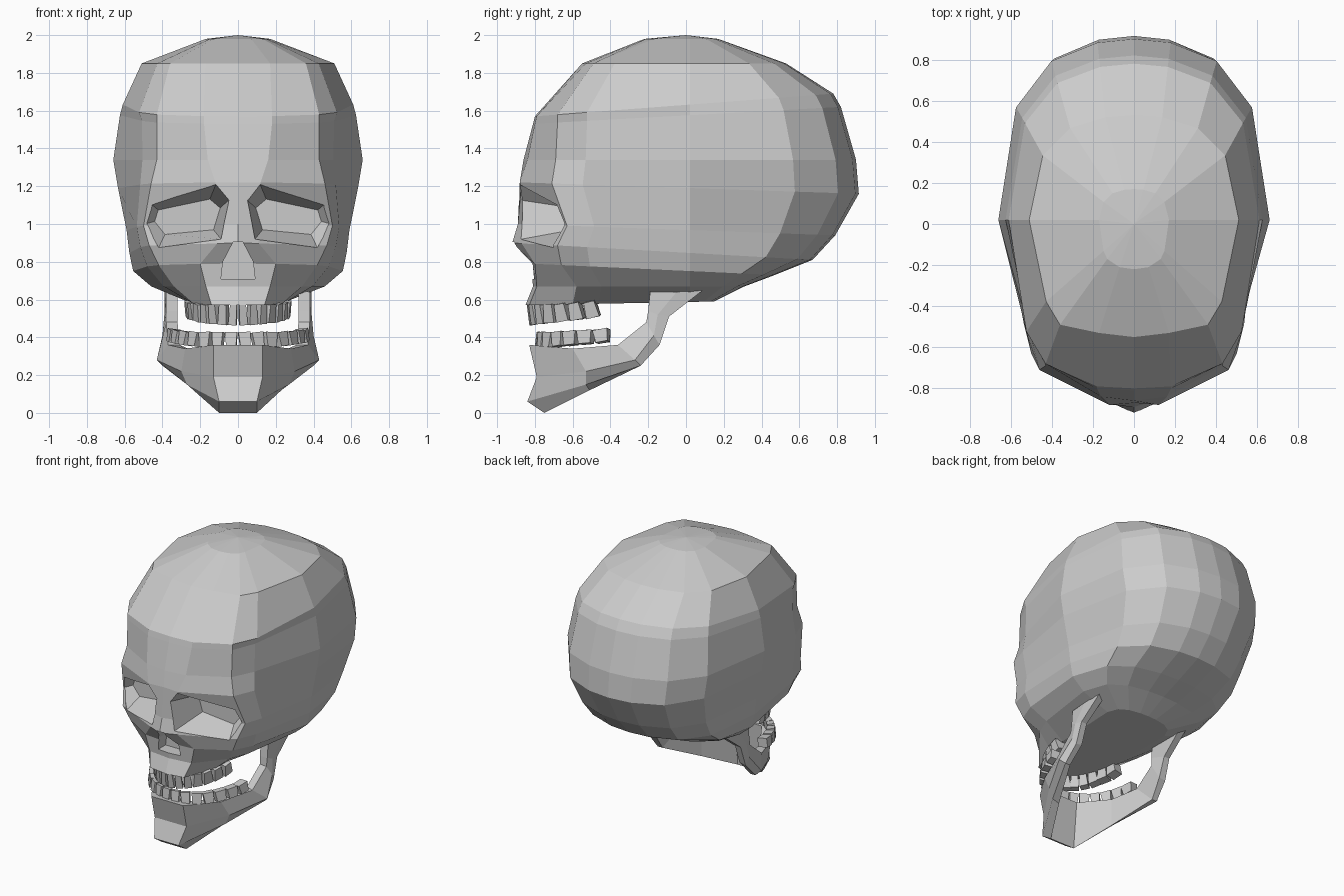
import bpy, bmesh, math, random
from mathutils import Vector, Matrix

if "Cube" in bpy.data.objects:
    bpy.data.objects.remove(bpy.data.objects["Cube"])

random.seed(4)


def make_object(name, bm):
    bmesh.ops.recalc_face_normals(bm, faces=bm.faces)
    me = bpy.data.meshes.new(name)
    bm.to_mesh(me)
    bm.free()
    ob = bpy.data.objects.new(name, me)
    bpy.context.collection.objects.link(ob)
    return ob


def loft(name, loops, tip=None):
    """Bridge closed loops of equal length; cap the ends (first end may be a point)."""
    bm = bmesh.new()
    rows = [[bm.verts.new(p) for p in lp] for lp in loops]
    n = len(rows[0])
    for a, b in zip(rows, rows[1:]):
        for i in range(n):
            j = (i + 1) % n
            bm.faces.new((a[i], a[j], b[j], b[i]))
    if tip:
        t = bm.verts.new(tip)
        for i in range(n):
            bm.faces.new((t, rows[0][(i + 1) % n], rows[0][i]))
    else:
        bm.faces.new(rows[0])
    bm.faces.new(rows[-1])
    return make_object(name, bm)


# Cranium levels: front z, back z, front y, inner x/y, corner x/y, half width, back y, temple fullness
LEVELS = [
    (1.98, 1.98, -.22, .07, -.21, .13, -.17, .17, .17, .45),
    (1.85, 1.85, -.55, .17, -.53, .36, -.49, .51, .53, .45),
    (1.57, 1.69, -.80, .18, -.79, .43, -.68, .61, .78, .52),
    (1.53, 1.62, -.81, .18, -.80, .43, -.68, .625, .82, .40),
    (1.34, 1.34, -.86, .16, -.84, .43, -.69, .66, .90, .33),
    (1.22, 1.16, -.87, .12, -.88, .46, -.71, .635, .915, .33),
    (1.00, 0.94, -.89, .10, -.86, .50, -.63, .59, .79, .40),
    (0.90, 0.81, -.92, .11, -.87, .47, -.68, .575, .67, .45),
    (0.79, 0.73, -.82, .20, -.80, .42, -.66, .555, .47, .45),
    (0.67, 0.67, -.81, .17, -.79, .34, -.58, .46, .31, .45),
    (0.57, 0.59, -.85, .14, -.83, .23, -.60, .25, .15, .45),
]


def ring(zf, zb, yf, x1, y1, xc, yc, w, yb, k):
    half = [(x1, y1), (xc, yc), (xc + (w - xc) * k, yc * .77), (w, min(.02, yb * .2)),
            (w * .87, yb * .63), (w * .61, yb * .88), (w * .27, yb * .98)]
    pts = [(0, yf)] + half + [(0, yb)] + [(-x, y) for x, y in reversed(half)]
    return [(x, y, zf + (zb - zf) * (y - yf) / (yb - yf)) for x, y in pts]


skull = loft("cranium", [ring(*r) for r in LEVELS], (0, 0, 2.0))

# Eye sockets and nose opening, cut as tapered pockets
RIM = [(.045, -.90, 1.13), (.115, -.90, 1.215), (.465, -.71, 1.11),
       (.49, -.65, 1.0), (.42, -.70, .875), (.09, -.87, .92)]
cutters = []
for s in (1, -1):
    c = Vector((.27, 0, 1.03))
    back = [(c.x + (x - c.x) * .78, -.60, c.z + (z - c.z) * .55) for x, y, z in RIM]
    front = [(x, -1.1, z) for x, y, z in RIM]
    loops = [[(s * x, y, z) for x, y, z in lp] for lp in (front, RIM, back)]
    cutters.append(loft("socket_cutter", loops))
NOSE = [(.025, .905), (.08, .80), (.09, .71)]
nose = NOSE + [(-x, z) for x, z in reversed(NOSE)]
cutters.append(loft("nose_cutter", [[(x, y, z) for x, z in nose] for y in (-1.1, -.72)]))

bpy.context.view_layer.objects.active = skull
for c in cutters:
    m = skull.modifiers.new("cut", 'BOOLEAN')
    m.operation, m.solver, m.object = 'DIFFERENCE', 'EXACT', c
    bpy.ops.object.modifier_apply(modifier=m.name)
    bpy.data.objects.remove(c)

# Lower jaw: sections from chin to ramus (outer top, outer mid, outer low, inner low, inner top)
JAW = [
    [(.13, -.83, .36), (.13, -.79, .19), (.10, -.84, .06), (.10, -.75, .0), (.11, -.73, .35)],
    [(.28, -.60, .34), (.30, -.53, .22), (.27, -.53, .15), (.23, -.51, .12), (.24, -.52, .33)],
    [(.37, -.36, .36), (.43, -.27, .28), (.40, -.24, .25), (.36, -.24, .25), (.31, -.34, .36)],
    [(.38, -.21, .48), (.40, -.17, .41), (.39, -.14, .36), (.34, -.14, .37), (.32, -.20, .48)],
    [(.38, -.20, .54), (.39, -.15, .52), (.385, -.09, .51), (.34, -.09, .51), (.32, -.20, .54)],
    [(.38, -.19, .64), (.39, -.05, .64), (.38, .09, .65), (.33, .09, .65), (.32, -.19, .65)],
]
left = [[(-x, y, z) for x, y, z in sec] for sec in reversed(JAW)]
loft("lower_jaw", left + JAW)


# Teeth: tapered blocks along an elliptical arch
def teeth(name, count, a, b, cy, z, h, rise, flip):
    bm = bmesh.new()
    step = math.radians(82) / count
    for s in (1, -1):
        for i in range(count):
            t = step * (i + .5)
            x, y = a * math.sin(t), cy - b * math.cos(t)
            tx, ty = a * math.cos(t), b * math.sin(t)
            wid = math.hypot(tx, ty) * step * random.uniform(.82, .97)
            dep = .03 + .045 * i / count
            mat = (Matrix.Translation((s * x, y, z + rise * (i / count) ** 2))
                   @ Matrix.Rotation(s * math.atan2(ty, tx), 4, 'Z')
                   @ Matrix.Rotation(random.uniform(-.1, .1) - s * .2 * i / count, 4, 'Y')
                   @ Matrix.Rotation(-.12 * flip, 4, 'X'))
            vs = bmesh.ops.create_cube(bm, size=1)["verts"]
            for v in vs:
                k = .8 if v.co.z * flip < 0 else 1
                v.co = Vector((v.co.x * wid * k, v.co.y * dep, v.co.z * h * (1 - .25 * i / count)))
            bmesh.ops.transform(bm, matrix=mat, verts=vs)
    return make_object(name, bm)


teeth("upper_teeth", 7, .25, .42, -.40, .52, .11, .04, -1)
teeth("lower_teeth", 7, .345, .44, -.34, .385, .085, .03, 1)
